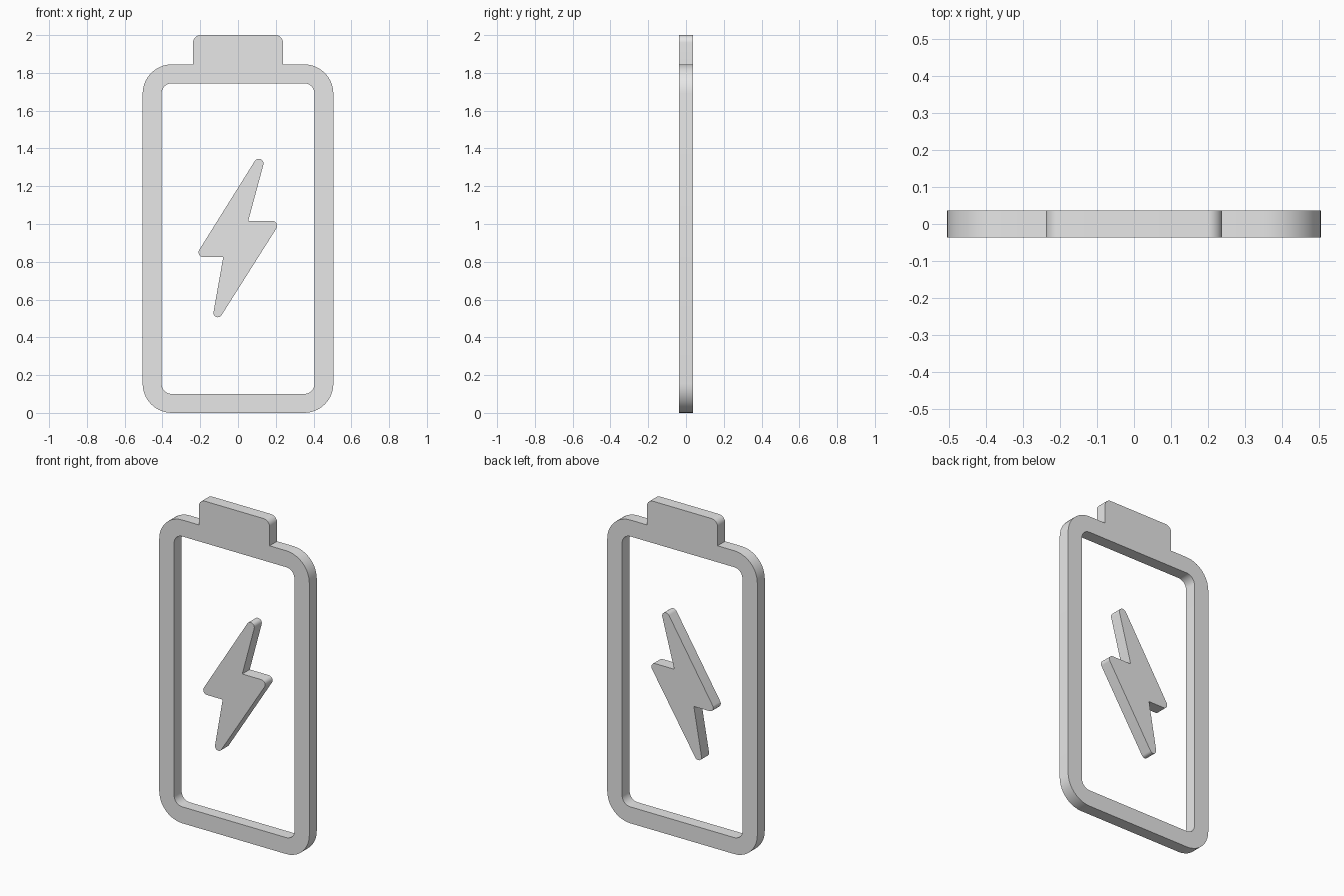
import bpy, bmesh, math
from mathutils import Vector, Matrix

cube = bpy.data.objects.get("Cube")
if cube:
    bpy.data.objects.remove(cube, do_unlink=True)

HALF_DEPTH = 0.036

grey = bpy.data.materials.new("plain grey")
grey.use_nodes = True
colour = (0.8, 0.8, 0.8, 1)
grey.diffuse_color = colour
for node in grey.node_tree.nodes:
    if node.type == 'BSDF_PRINCIPLED':
        node.inputs["Base Color"].default_value = colour


def rounded(corners, steps=10):
    """Outline from (x, z, radius) corners, each filleted by its radius."""
    points = []
    for i, (x, z, r) in enumerate(corners):
        p = Vector((x, z))
        if r == 0:
            points.append(p)
            continue
        a = (Vector(corners[i - 1][:2]) - p).normalized()
        b = (Vector(corners[(i + 1) % len(corners)][:2]) - p).normalized()
        half = a.angle(b) / 2
        centre = p + (a + b).normalized() * r / math.sin(half)
        start = p + a * r / math.tan(half) - centre
        end = p + b * r / math.tan(half) - centre
        sweep = math.pi - 2 * half
        for k in range(steps + 1):
            t = k / steps
            points.append(centre + (start * math.sin((1 - t) * sweep)
                                    + end * math.sin(t * sweep)) / math.sin(sweep))
    return points


def plate(name, outlines):
    """Flat plate, standing upright, with any inner outlines cut as holes."""
    curve = bpy.data.curves.new(name + "_outline", 'CURVE')
    curve.dimensions = '2D'
    curve.fill_mode = 'BOTH'
    curve.extrude = HALF_DEPTH
    for outline in outlines:
        spline = curve.splines.new('POLY')
        spline.points.add(len(outline) - 1)
        for point, co in zip(spline.points, outline):
            point.co = (co.x, co.y, 0, 1)
        spline.use_cyclic_u = True
    helper = bpy.data.objects.new(name + "_helper", curve)
    bpy.context.collection.objects.link(helper)
    graph = bpy.context.evaluated_depsgraph_get()
    mesh = bpy.data.meshes.new_from_object(helper.evaluated_get(graph))
    bpy.data.objects.remove(helper, do_unlink=True)

    # Weld caps to walls and stand the plate up
    bm = bmesh.new()
    bm.from_mesh(mesh)
    bmesh.ops.remove_doubles(bm, verts=bm.verts, dist=0.0001)
    bm.transform(Matrix.Rotation(math.pi / 2, 4, 'X'))
    bmesh.ops.recalc_face_normals(bm, faces=bm.faces)
    bm.to_mesh(mesh)
    bm.free()
    mesh.name = name
    mesh.materials.clear()
    mesh.materials.append(grey)
    obj = bpy.data.objects.new(name, mesh)
    bpy.context.collection.objects.link(obj)
    bpy.ops.object.select_all(action='DESELECT')
    obj.select_set(True)
    bpy.context.view_layer.objects.active = obj
    bpy.ops.object.shade_smooth_by_angle(angle=math.radians(30))
    return obj


def mirrored(right_side):
    """Complete a symmetric outline from its +x corners, bottom to top."""
    return right_side + [(-x, z, r) for x, z, r in reversed(right_side)]


# Battery case with its terminal, and the window through it
case = mirrored([(0.505, 0, 0.155), (0.505, 1.845, 0.155),
                 (0.238, 1.845, 0), (0.238, 2, 0.04)])
window = mirrored([(0.405, 0.1, 0.055), (0.405, 1.745, 0.055)])
plate("battery_case", [rounded(case), rounded(window)])

# Lightning bolt floating in the window
bolt = [(0.178, 1.476, 0.025), (0.054, 1.016, 0), (0.228, 1.016, 0.025),
        (-0.150, 0.418, 0.023), (-0.078, 0.825, 0), (-0.229, 0.825, 0.025)]
plate("lightning_bolt", [rounded(bolt)])
